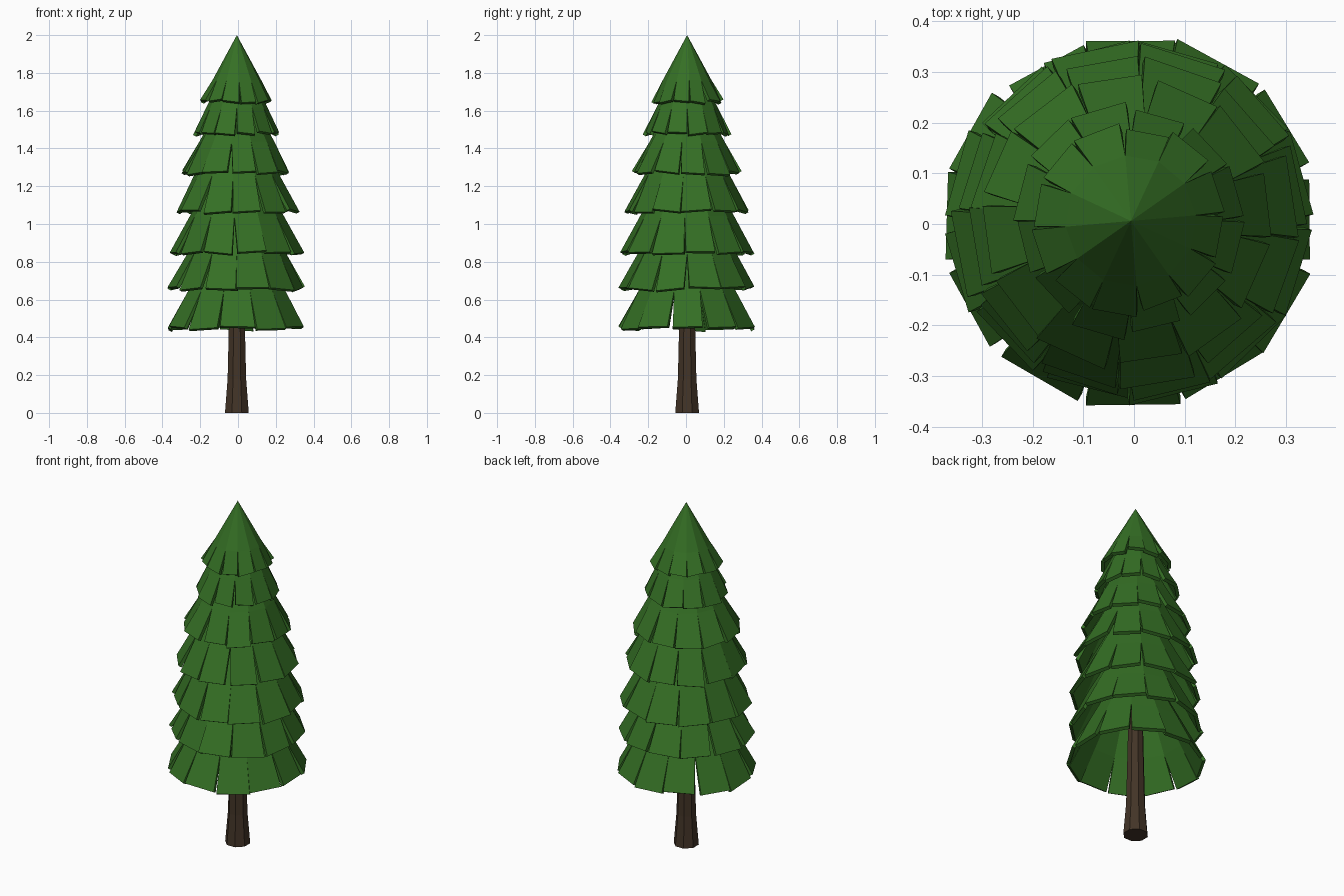
import bpy, bmesh, random
from math import cos, sin, radians
from mathutils import Vector

if "Cube" in bpy.data.objects:
    bpy.data.objects.remove(bpy.data.objects["Cube"])

random.seed(4)
N = 12            # flaps per tier
CX, CY = -0.006, 0.006


def material(name, rgb):
    m = bpy.data.materials.new(name)
    m.diffuse_color = (*rgb, 1)
    m.use_nodes = True
    m.node_tree.nodes["Principled BSDF"].inputs["Base Color"].default_value = m.diffuse_color
    return m


def finish(bm, name, mat):
    bmesh.ops.remove_doubles(bm, verts=bm.verts, dist=0.0005)
    bmesh.ops.recalc_face_normals(bm, faces=bm.faces)
    me = bpy.data.meshes.new(name)
    bm.to_mesh(me)
    bm.free()
    me.materials.append(mat)
    bpy.context.collection.objects.link(bpy.data.objects.new(name, me))


def polar(r, a, z):
    return Vector((CX + r * cos(a), CY + r * sin(a), z))


def tier(name, top, rim, split, phase, mat):
    """Faceted cone shell whose lower part is cut into separate flaps."""
    (r0, z0), (r2, z2) = top, rim
    r1, z1 = r0 + (r2 - r0) * split, z0 + (z2 - z0) * split
    bm = bmesh.new()
    step = radians(360 / N)
    drop = Vector((0, 0, -0.035))
    for i in range(N):
        a, b = radians(phase) + i * step, radians(phase) + (i + 1) * step
        mid = (a + b) / 2
        # flap tip gets its own width, twist, reach and tilt
        half = step * random.uniform(0.42, 0.48)
        turn = mid + random.uniform(-0.03, 0.03)
        r = r2 + random.uniform(-0.012, 0.008)
        z = z2 + random.uniform(-0.006, 0.008)
        tilt = random.uniform(-0.008, 0.008)
        inward = Vector((-cos(mid) * 0.017, -sin(mid) * 0.017, -0.009))
        outer = [polar(r0, a, z0), polar(r0, b, z0), polar(r1, a, z1), polar(r1, b, z1),
                 polar(r, turn - half, z - tilt), polar(r, turn + half, z + tilt)]
        inner = [p + (drop if k < 4 else inward) for k, p in enumerate(outer)]
        o = [bm.verts.new(p) for p in outer]
        n = [bm.verts.new(p) for p in inner]
        for f in ((o[0], o[1], o[3], o[2]), (n[0], n[1], n[3], n[2]),   # cone
                  (o[2], o[3], o[5], o[4]), (n[2], n[3], n[5], n[4]),   # flap
                  (o[2], o[4], n[4], n[2]), (o[3], o[5], n[5], n[3]),   # flap sides
                  (o[4], o[5], n[5], n[4])):                            # flap rim
            bm.faces.new(f)
    finish(bm, name, mat)


green = material("needles", (0.035, 0.16, 0.018))
brown = material("bark", (0.055, 0.034, 0.02))

# Foliage: (top radius, top z), (rim radius, rim z), split start, phase
TIERS = [
    ((0.00, 2.00), (0.190, 1.65), 0.68, 5),
    ((0.07, 1.81), (0.228, 1.478), 0.58, 0),
    ((0.09, 1.64), (0.290, 1.27), 0.55, -8),
    ((0.12, 1.46), (0.328, 1.068), 0.52, -5),
    ((0.14, 1.25), (0.350, 0.85), 0.52, -3),
    ((0.15, 1.05), (0.360, 0.66), 0.52, 0),
    ((0.16, 0.85), (0.368, 0.45), 0.50, 15),
]
for k, (top, rim, split, phase) in enumerate(TIERS):
    tier(f"foliage_tier_{k + 1}", top, rim, split, phase, green)

# Trunk: eight-sided, flared foot
bm = bmesh.new()
S = 8
rings = []
for z, r in ((0, 0.068), (0.18, 0.053), (0.46, 0.046), (1.2, 0.03)):
    rings.append([bm.verts.new(polar(r, radians(22.5 + 360 * i / S), z)) for i in range(S)])
for lo, hi in zip(rings, rings[1:]):
    for i in range(S):
        j = (i + 1) % S
        bm.faces.new((lo[i], lo[j], hi[j], hi[i]))
bm.faces.new(rings[0])
bm.faces.new(rings[-1])
finish(bm, "trunk", brown)
